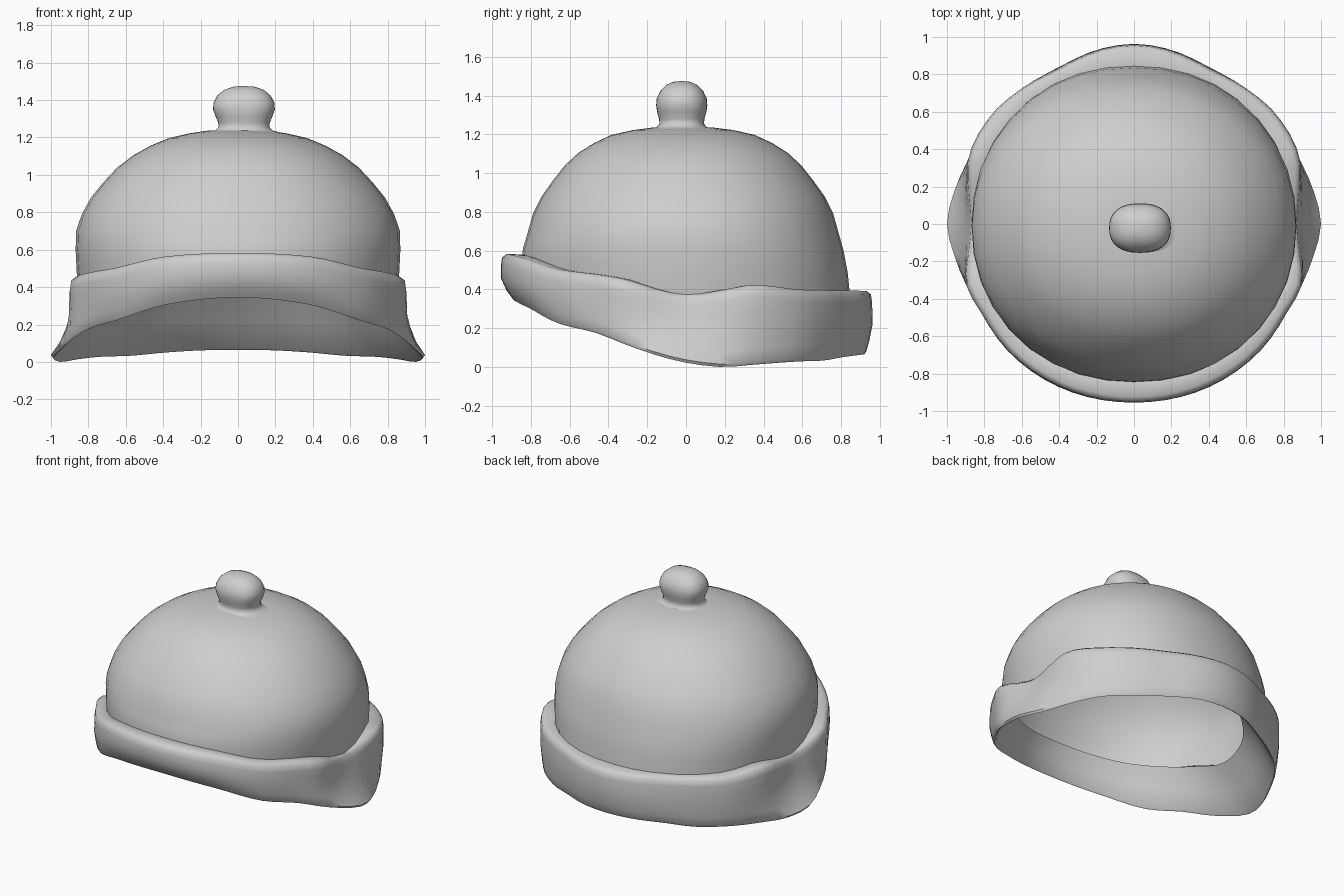
import bpy, bmesh, math
from math import sin, cos, pi

if "Cube" in bpy.data.objects:
    bpy.data.objects.remove(bpy.data.objects["Cube"])

grey = bpy.data.materials.new("grey cloth")
grey.diffuse_color = (0.62, 0.62, 0.62, 1)
grey.use_nodes = True
grey.node_tree.nodes["Principled BSDF"].inputs["Base Color"].default_value = grey.diffuse_color


def smooth_lookup(table, a, col):
    """Smooth curve through the rows of a table, keyed on the first column."""
    n = len(table)
    i = max(k for k in range(n - 1) if table[k][0] <= a)

    def slope(k):
        if k in (0, n - 1):
            return 0
        return (table[k + 1][col] - table[k - 1][col]) / (table[k + 1][0] - table[k - 1][0])
    d = table[i + 1][0] - table[i][0]
    t = (a - table[i][0]) / d
    p, q = table[i][col], table[i + 1][col]
    return (p * (1 + 2 * t) * (1 - t) ** 2 + q * t * t * (3 - 2 * t)
            + slope(i) * d * t * (1 - t) ** 2 - slope(i + 1) * d * t * t * (1 - t))


def skin(name, rings, around=False, cap=False, angle=50):
    """Bridge closed rings of points; optionally join last to first or cap the end."""
    bm = bmesh.new()
    vs = [[bm.verts.new(p) for p in r] for r in rings]
    n = len(vs[0])
    for a, b in zip(vs, vs[1:] + (vs[:1] if around else [])):
        for i in range(n):
            j = (i + 1) % n
            bm.faces.new((a[i], a[j], b[j], b[i]))
    if cap:
        tip = bm.verts.new(cap)
        for i in range(n):
            bm.faces.new((vs[-1][i], vs[-1][(i + 1) % n], tip))
    bmesh.ops.recalc_face_normals(bm, faces=bm.faces)
    me = bpy.data.meshes.new(name)
    bm.to_mesh(me)
    bm.free()
    me.materials.append(grey)
    ob = bpy.data.objects.new(name, me)
    bpy.context.collection.objects.link(ob)
    bpy.ops.object.select_all(action='DESELECT')
    ob.select_set(True)
    bpy.context.view_layer.objects.active = ob
    bpy.ops.object.shade_smooth_by_angle(angle=math.radians(angle))
    return ob


def oval(rx, ry, a, power):
    """Radius of a superellipse at angle a from the front."""
    return (abs(sin(a) / rx) ** power + abs(cos(a) / ry) ** power) ** (-1 / power)


# Band: angle from front, upper / middle / lower radius, top and bottom height
BAND = [(0, .955, .955, .90, .58, .345), (25, .957, .96, .91, .56, .307),
        (45, .955, .957, .93, .50, .222), (60, .945, .945, .935, .475, .175),
        (70, .955, .95, .955, .45, .12), (80, .905, .92, .975, .40, .065),
        (90, .875, .91, 1.0, .37, .022), (101, .905, .92, .975, .39, .0),
        (112, .955, .95, .95, .42, .012), (128, .96, .96, .94, .397, .028),
        (141, .94, .94, .92, .393, .033), (154, .925, .93, .905, .392, .05),
        (168, .948, .952, .925, .39, .062), (180, .96, .963, .93, .39, .065)]

# Inner opening of the band: angle, radius, height
OPENING = [(0, .79, .555), (45, .79, .48), (70, .785, .41), (90, .775, .335),
           (110, .755, .35), (135, .70, .38), (180, .68, .37)]


def degrees_from_front(a):
    return min(abs((math.degrees(a) + 180) % 360 - 180), 179.999)


def band_at(a):
    return [smooth_lookup(BAND, degrees_from_front(a), c) for c in range(1, 6)]


def place(r, a, z, cx=0, cy=0):
    return (cx + r * sin(a), cy - r * cos(a), z)


# Turned-up band, one cross-section per angle
sections = []
N = 72
for k in range(N):
    a = 2 * pi * k / N
    up, mid, low, zt, zb = band_at(a)
    open_r, open_z = (smooth_lookup(OPENING, degrees_from_front(a), c) for c in (1, 2))
    h = zt - zb
    rim = oval(.848, .842, a, 2.15)
    profile = [(rim - .01, zt), (max(up - .03, rim + .003), zt + .003), (up - .006, zt - .015),
               (up, zt - .055), (up * .5 + mid * .5, zb + h * .68), (mid, zb + h * .48),
               (mid * .45 + low * .55, zb + h * .2), (low, zb + .015), (low - .01, zb),
               (low - .022, zb + .008),
               ((open_r + low) / 2, zb * .5 + open_z * .5), (open_r, open_z)]
    sections.append([place(r, a, z) for r, z in profile])
skin("band", sections, around=True)

# Dome crown: half width, half depth, height; lower rows follow the band
DOME = [(.866, .80, .70), (.835, .775, .79), (.785, .73, .88), (.72, .673, .96),
        (.645, .61, 1.04), (.56, .54, 1.105), (.47, .46, 1.155), (.37, .37, 1.197),
        (.26, .26, 1.222), (.17, .15, 1.236)]
M = 36
angles = [2 * pi * k / M for k in range(M)]
rings = []
for w, (rx, ry) in zip((0, .35, .7), ((.848, .846), (.862, .838), (.868, .82))):
    ring = []
    for a in angles:
        base = band_at(a)[3] - .02
        ring.append(place(oval(rx, ry, a, 2.15), a, base + (.70 - base) * w, cy=-.01 * w))
    rings.append(ring)
for rx, ry, z in DOME:
    rings.append([place(oval(rx, ry, a, 2.1), a, z, cy=-.015) for a in angles])
skin("dome", rings, cap=(.02, -.015, 1.24), angle=60)

# Knob on top with flared neck: half width, half depth, height
KNOB = [(.19, .155, 1.228), (.155, .128, 1.237), (.136, .115, 1.255), (.138, .117, 1.28),
        (.153, .127, 1.315), (.165, .132, 1.35), (.163, .129, 1.385), (.142, .11, 1.425),
        (.105, .08, 1.455), (.06, .045, 1.471)]
skin("knob", [[place(oval(rx, ry, a, 2.4), a, z, .032, -.022) for a in angles]
              for rx, ry, z in KNOB], cap=(.025, -.022, 1.476), angle=60)
